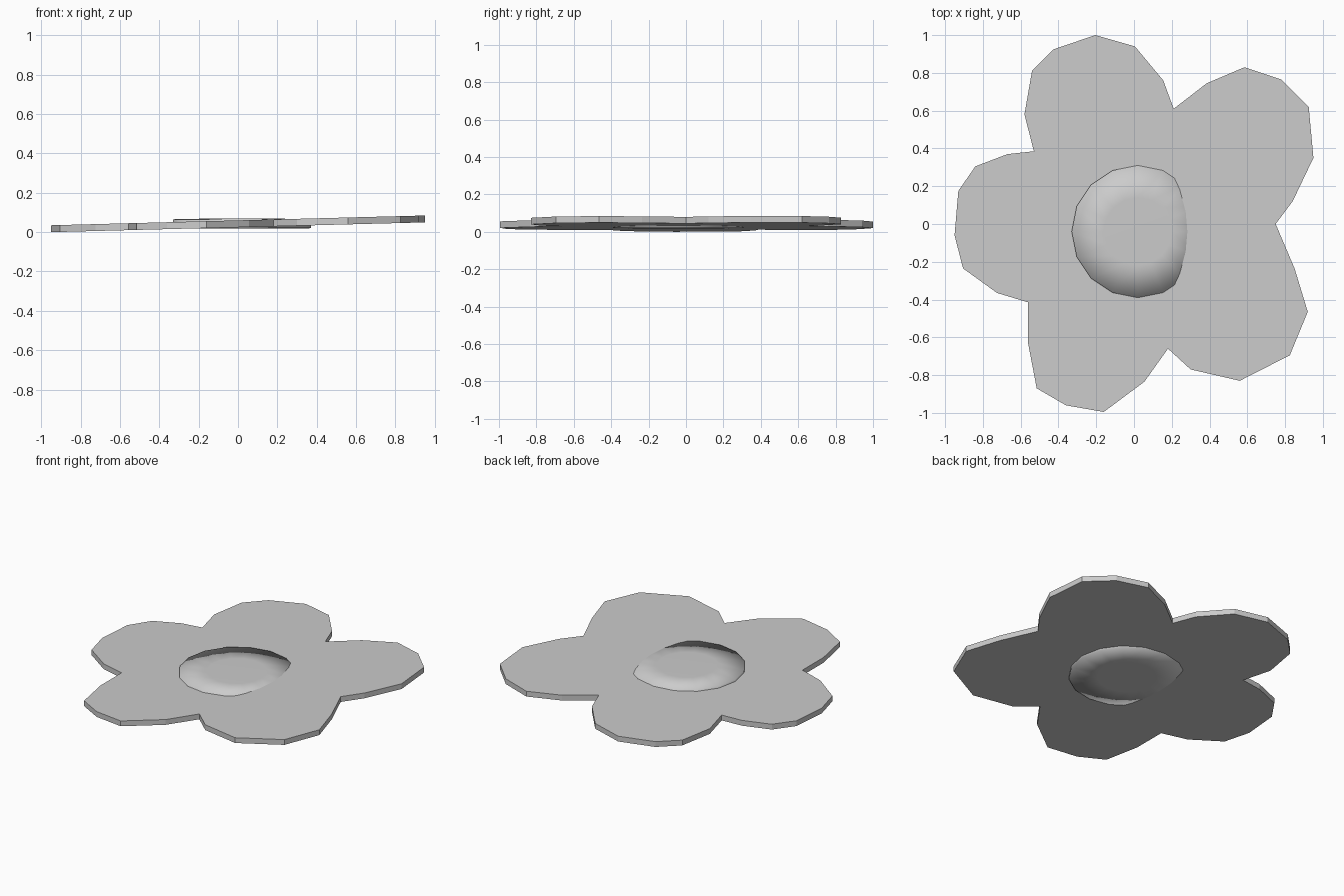
import bpy, bmesh, math

if "Cube" in bpy.data.objects:
    bpy.data.objects.remove(bpy.data.objects["Cube"])

SLOPE, THICK = 0.0262, 0.035

def finish(bm, name, smooth):
    bmesh.ops.recalc_face_normals(bm, faces=bm.faces[:])
    for f in bm.faces:
        f.smooth = smooth
    me = bpy.data.meshes.new(name)
    bm.to_mesh(me)
    bm.free()
    ob = bpy.data.objects.new(name, me)
    bpy.context.collection.objects.link(ob)
    return ob

# Five-petalled plate: outline extruded, tilted gently up towards +x
outline = [
    (0.75, 0.0), (0.84, 0.12), (0.95, 0.35), (0.925, 0.62), (0.78, 0.765), (0.585, 0.83), (0.385, 0.745),
    (0.21, 0.61), (0.155, 0.76), (0.005, 0.94), (-0.205, 1.0), (-0.425, 0.925), (-0.54, 0.81), (-0.58, 0.58),
    (-0.53, 0.385), (-0.67, 0.37), (-0.84, 0.305), (-0.93, 0.175), (-0.95, -0.06), (-0.905, -0.235), (-0.725, -0.365),
    (-0.56, -0.415), (-0.56, -0.635), (-0.515, -0.87), (-0.36, -0.96), (-0.16, -0.995), (0.055, -0.835),
    (0.18, -0.66), (0.30, -0.77), (0.56, -0.83), (0.825, -0.695), (0.92, -0.465), (0.85, -0.235),
]
bm = bmesh.new()
low = [bm.verts.new((x, y, (x + 0.95) * SLOPE)) for x, y in outline]
base = bm.faces.new(low)
top = bmesh.ops.extrude_face_region(bm, geom=[base], use_keep_orig=True)
bmesh.ops.translate(bm, vec=(0, 0, THICK),
                    verts=[v for v in top["geom"] if isinstance(v, bmesh.types.BMVert)])
finish(bm, "petal_plate", False)

# Level, slightly domed 16-sided flower centre passing through the plate
bm = bmesh.new()
SIDES, CX, CY = 16, 0.02, -0.04

def ring(r, z):
    return [bm.verts.new((CX + r * math.cos(2 * math.pi * i / SIDES),
                          CY + r * math.sin(2 * math.pi * i / SIDES), z)) for i in range(SIDES)]

rings = [ring(r, z) for r, z in
         [(0.18, 0.0175), (0.35, 0.020), (0.35, 0.0655), (0.18, 0.069)]]
for a, b in zip(rings, rings[1:]):
    for i in range(SIDES):
        j = (i + 1) % SIDES
        bm.faces.new((a[i], a[j], b[j], b[i]))
bm.faces.new(rings[0])
bm.faces.new(rings[-1])
finish(bm, "flower_centre", True)
